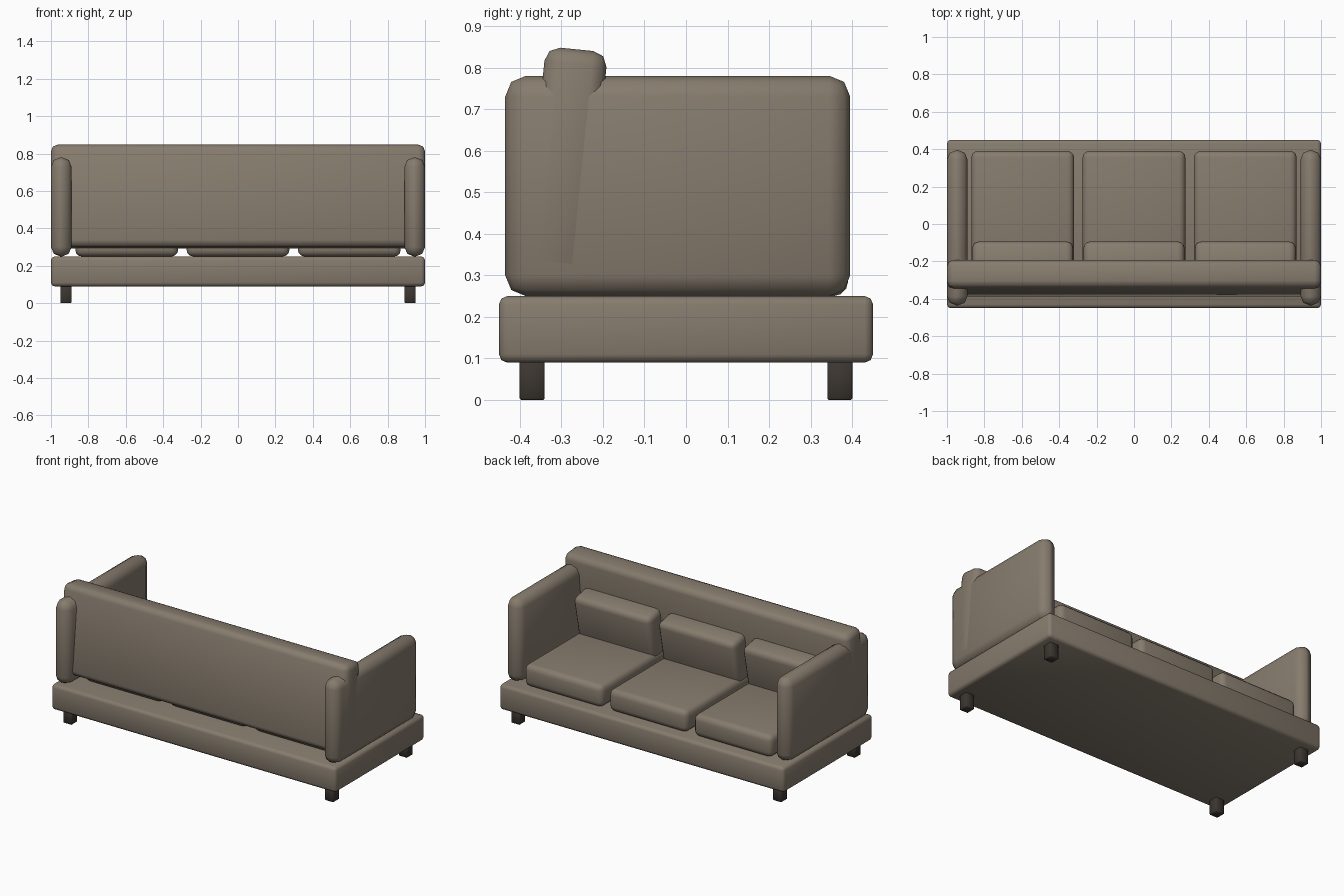
import bpy, bmesh
from mathutils import Matrix

if "Cube" in bpy.data.objects:
    bpy.data.objects.remove(bpy.data.objects["Cube"])


def color(name, rgb):
    m = bpy.data.materials.new(name)
    m.diffuse_color = (*rgb, 1)
    m.use_nodes = True
    m.node_tree.nodes["Principled BSDF"].inputs["Base Color"].default_value = m.diffuse_color
    return m


fabric = color("fabric", (0.24, 0.20, 0.155))
dark = color("dark_wood", (0.045, 0.037, 0.03))


def box(name, center, size, bevel, segments, mat, tilt=0):
    """Rounded box, optionally tilted about x."""
    bm = bmesh.new()
    bmesh.ops.create_cube(bm, size=1, matrix=Matrix.Diagonal((*size, 1)))
    bmesh.ops.bevel(bm, geom=bm.edges[:], offset=bevel, segments=segments,
                    profile=0.5, affect='EDGES', clamp_overlap=True)
    me = bpy.data.meshes.new(name)
    bm.to_mesh(me)
    bm.free()
    ob = bpy.data.objects.new(name, me)
    bpy.context.collection.objects.link(ob)
    ob.location = center
    ob.rotation_euler.x = tilt
    me.materials.append(mat)
    bpy.ops.object.select_all(action='DESELECT')
    ob.select_set(True)
    bpy.context.view_layer.objects.active = ob
    bpy.ops.object.shade_smooth_by_angle(angle=0.9)
    return ob


# platform base
box("base", (0, 0, 0.17), (2, 0.9, 0.16), 0.02, 2, fabric)

# backrest, leaning towards the cushions
box("backrest", (0, -0.29, 0.57), (2, 0.15, 0.55), 0.035, 2, fabric, -0.1)

# arms and legs on both sides
for side, sx in (("left", -1), ("right", 1)):
    box(f"{side}_arm", (sx * 0.945, -0.02, 0.515), (0.11, 0.83, 0.53), 0.05, 2, fabric)
    for end, sy in (("front", -1), ("back", 1)):
        box(f"{end}_{side}_leg", (sx * 0.92, sy * 0.37, 0.047), (0.06, 0.06, 0.094),
            0.004, 1, dark)

# three seat cushions with matching back cushions
for i in (-1, 0, 1):
    x = i * 0.595
    box(f"seat_cushion_{i + 2}", (x, 0.04, 0.32), (0.55, 0.70, 0.14), 0.035, 3, fabric)
    box(f"back_cushion_{i + 2}", (x, -0.19, 0.50), (0.54, 0.15, 0.30), 0.035, 3, fabric, -0.2)
